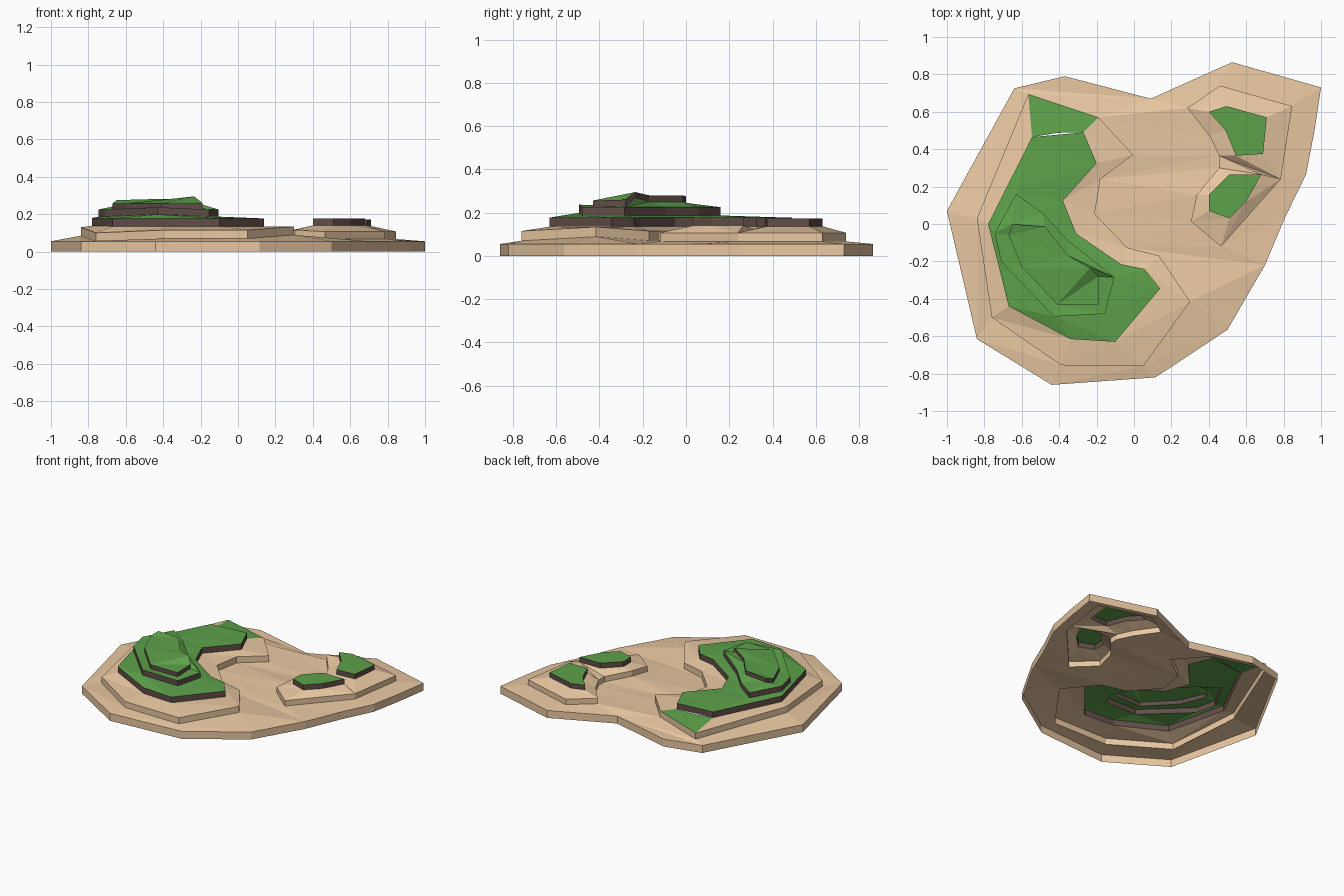
import bpy
from mathutils import Vector
from mathutils.geometry import tessellate_polygon

if "Cube" in bpy.data.objects:
    bpy.data.objects.remove(bpy.data.objects["Cube"])


def material(name, rgb):
    m = bpy.data.materials.new(name)
    m.diffuse_color = (*rgb, 1)
    m.use_nodes = True
    m.node_tree.nodes["Principled BSDF"].inputs["Base Color"].default_value = m.diffuse_color
    return m


SAND = material("sand", (0.82, 0.58, 0.36))
EARTH = material("earth", (0.12, 0.075, 0.065))
GRASS = material("grass", (0.11, 0.36, 0.07))


def outline(points, z):
    """Counter-clockwise 3D loop; points without a height use z."""
    loop = [Vector((p[0], p[1], p[2] if len(p) > 2 else z)) for p in points]
    area = sum(a.x * b.y - b.x * a.y for a, b in zip(loop, loop[1:] + loop[:1]))
    return loop if area > 0 else loop[::-1]


def lowered(loop, h):
    return [p - Vector((0, 0, h)) for p in loop]


def build(name, verts, faces, slots, mats):
    me = bpy.data.meshes.new(name)
    me.from_pydata(verts, [], faces)
    for m in mats:
        me.materials.append(m)
    for poly, s in zip(me.polygons, slots):
        poly.material_index = s
    ob = bpy.data.objects.new(name, me)
    bpy.context.collection.objects.link(ob)


def cap(loops):
    """Upward triangles filling the first loop, minus the later ones."""
    flat = [[Vector((p.x, p.y, 0)) for p in l] for l in loops]
    pts = [p for l in flat for p in l]
    out = []
    for a, b, c in tessellate_polygon(flat):
        up = (pts[b] - pts[a]).cross(pts[c] - pts[a]).z
        out.append((a, b, c) if up > 0 else (a, c, b))
    return out


def terrace(name, top, h, side, cover, holes=(), surface=None):
    """Open-bottomed step: a wall of height h below a sloping top."""
    n = len(top)
    verts = lowered(top, h) + top
    faces = [(i, (i + 1) % n, n + (i + 1) % n, n + i) for i in range(n)]
    slots = [0] * n
    loops = [surface] if surface else [top, *holes]
    off = len(verts)
    verts += [p for l in loops for p in l]
    tris = cap(loops)
    faces += [tuple(i + off for i in t) for t in tris]
    build(name, verts, faces, slots + [1] * len(tris), [side, cover])


# Outlines, from the shore up
shore = outline([(-.64, .725), (-.37, .79), (.09, .67), (.525, .865), (1, .73), (.965, .5),
                 (.92, .265), (.81, .04), (.7, -.22), (.5, -.565), (.115, -.82),
                 (-.44, -.86), (-.84, -.615), (-1, .07)], .055)
west = outline([(-.19, .57, .13), (-.565, .695, .115), (-.84, .03, .13), (-.76, -.5, .1),
                (-.39, -.755, .115), (.05, -.76, .115), (.3, -.415, .134), (.135, -.17, .115),
                (-.04, -.125, .115), (-.21, .055, .12), (-.18, .24, .12), (-.005, .37, .125)], .12)
east = outline([(.46, .74), (.845, .63), (.785, .24), (.465, -.12), (.305, .013, .115),
                (.335, .155, .125), (.455, .3), (.455, .365), (.405, .47), (.285, .62, .115)], .107)
meadow = outline([(-.27, .49), (-.545, .465), (-.78, 0, .18), (-.67, -.44), (-.34, -.615),
                  (-.1, -.63), (.14, -.345), (.055, -.24), (-.07, -.215), (-.31, -.05),
                  (-.38, .125), (-.2, .325)], .177)
upper = outline([(-.63, .16), (-.49, .06), (-.35, -.09), (-.105, -.285), (-.155, -.48),
                 (-.43, -.495, .237), (-.71, -.2), (-.745, -.05)], .225)
peak = outline([(-.65, 0, .275), (-.475, -.015, .28), (-.35, -.17, .28), (-.235, -.235, .295),
                (-.19, -.28, .26), (-.19, -.43), (-.41, -.43), (-.6, -.23), (-.67, -.06)], .256)
north_tuft = outline([(.4, .6), (.495, .63), (.71, .57), (.69, .375), (.545, .365), (.49, .5)], .172)
south_tuft = outline([(.51, .265), (.68, .265), (.6, .12), (.51, .03), (.4, .07), (.4, .155)], .177)

# Beach slab with the two hills cut through it
terrace("beach", shore, .055, SAND, SAND, [lowered(west, .045), lowered(east, .04)])

# West hill: sand wraps around the meadow, leaving a grassy patch at the back
foot = lowered(meadow, .042)
terrace("west_hill", west, .045, SAND, SAND, surface=west[1:] + west[:1] + foot[:1] + foot[:0:-1])
patch = [west[0], west[1], foot[1], (foot[0] + foot[1]) / 2 + Vector((0, .01, 0)), foot[0]]
build("back_grass", patch, cap([patch]), [0] * 3, [GRASS])

# East hill
terrace("east_hill", east, .04, SAND, SAND, [lowered(north_tuft, .035), lowered(south_tuft, .037)])

# Grass-topped earth steps
terrace("meadow_step", meadow, .042, EARTH, GRASS, [lowered(upper, .038)])
terrace("upper_step", upper, .038, EARTH, GRASS, [lowered(peak, .03)])
terrace("peak_step", peak, .03, EARTH, GRASS)
terrace("north_tuft", north_tuft, .035, EARTH, GRASS)
terrace("south_tuft", south_tuft, .037, EARTH, GRASS)
